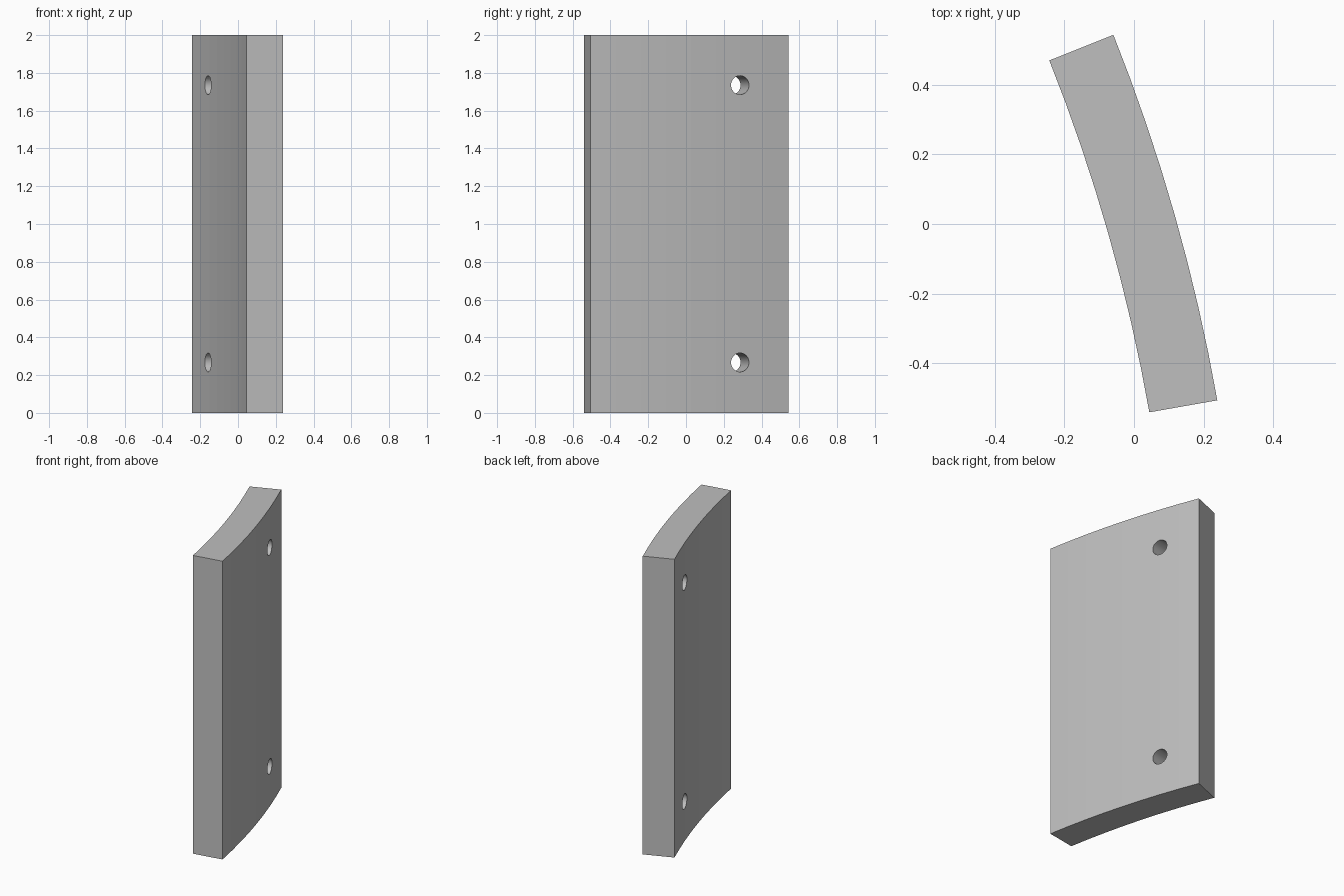
import bpy
import bmesh
from math import cos, sin, radians, pi
from mathutils import Matrix, Vector

cube = bpy.data.objects.get("Cube")
if cube:
    bpy.data.objects.remove(cube, do_unlink=True)

# Single grey material
grey = bpy.data.materials.new("plain grey")
grey.use_nodes = True
colour = (0.52, 0.52, 0.52, 1)
grey.diffuse_color = colour
grey.node_tree.nodes["Principled BSDF"].inputs["Base Color"].default_value = colour

HEIGHT = 2.0
CENTRE = Vector((-5.01, -1.4315, 0))
OUTER, INNER = 5.33, 5.132
START, END, STEPS = radians(10), radians(21.74), 8


def add_object(name, bm):
    bmesh.ops.recalc_face_normals(bm, faces=bm.faces)
    mesh = bpy.data.meshes.new(name)
    bm.to_mesh(mesh)
    bm.free()
    mesh.materials.append(grey)
    obj = bpy.data.objects.new(name, mesh)
    bpy.context.collection.objects.link(obj)
    return obj


def arc(radius):
    angles = [START + (END - START) * i / STEPS for i in range(STEPS + 1)]
    return [CENTRE + radius * Vector((cos(a), sin(a), 0)) for a in angles]


# Curved plate: arc-shaped section extruded upwards
bm = bmesh.new()
section = bm.faces.new([bm.verts.new(p) for p in arc(OUTER) + arc(INNER)[::-1]])
top = bmesh.ops.extrude_face_region(bm, geom=[section])["geom"]
bmesh.ops.translate(bm, vec=(0, 0, HEIGHT),
                    verts=[g for g in top if isinstance(g, bmesh.types.BMVert)])
plate = add_object("curved_plate", bm)

# Two round bolt holes through the thickness
bm = bmesh.new()
for z in (0.267, 1.735):
    place = (Matrix.Translation((-0.06, 0.264, z))
             @ Matrix.Rotation(radians(13), 4, 'Z')
             @ Matrix.Rotation(pi / 2, 4, 'Y'))
    bmesh.ops.create_cone(bm, cap_ends=True, segments=32, radius1=0.05,
                          radius2=0.05, depth=0.6, matrix=place)
for face in bm.faces:
    face.smooth = len(face.verts) == 4
cutter = add_object("hole_cutter", bm)
cutter.hide_render = True

holes = plate.modifiers.new("bolt_holes", 'BOOLEAN')
holes.operation = 'DIFFERENCE'
holes.solver = 'EXACT'
holes.object = cutter
bpy.context.view_layer.objects.active = plate
bpy.ops.object.modifier_apply(modifier=holes.name)
bpy.data.objects.remove(cutter, do_unlink=True)
